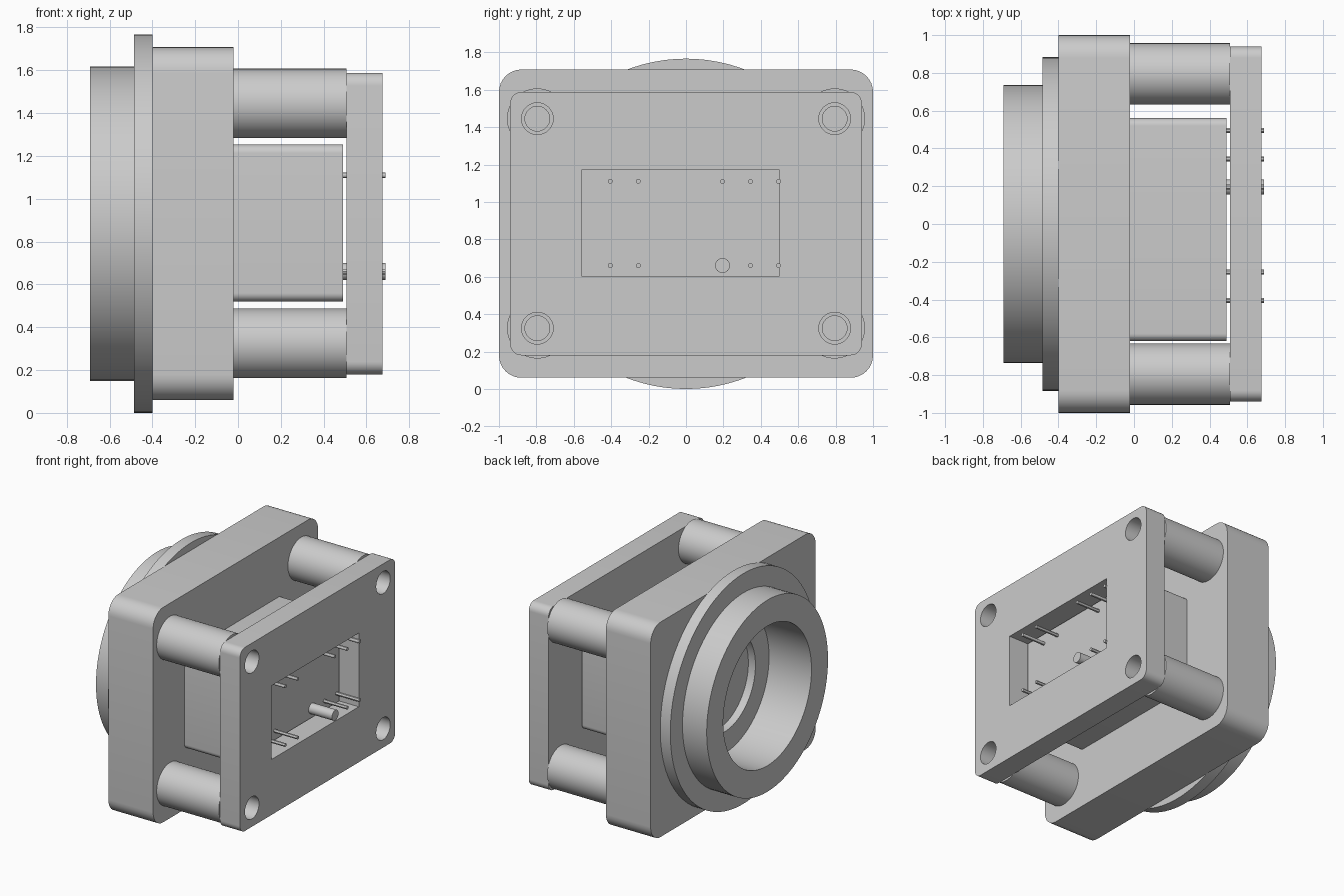
import bpy, bmesh, math

if "Cube" in bpy.data.objects:
    bpy.data.objects.remove(bpy.data.objects["Cube"])

CZ = 0.883  # height of the optical axis

grey = bpy.data.materials.new("light grey")
grey.diffuse_color = (0.6, 0.6, 0.6, 1)
grey.use_nodes = True
grey.node_tree.nodes["Principled BSDF"].inputs["Base Color"].default_value = grey.diffuse_color


def circle(y, z, r, n=64):
    return [(y + r * math.cos(2 * math.pi * i / n), z + r * math.sin(2 * math.pi * i / n))
            for i in range(n)]


def rounded_rect(y0, y1, z0, z1, r, n=8):
    if r == 0:
        return [(y0, z0), (y1, z0), (y1, z1), (y0, z1)]
    corners = [(y1 - r, z1 - r), (y0 + r, z1 - r), (y0 + r, z0 + r), (y1 - r, z0 + r)]
    pts = []
    for k, (cy, cz) in enumerate(corners):
        for i in range(n + 1):
            a = math.pi / 2 * (k + i / n)
            pts.append((cy + r * math.cos(a), cz + r * math.sin(a)))
    return pts


def prism(name, outline, x0, x1):
    """Extrude a (y, z) outline along x."""
    bm = bmesh.new()
    face = bm.faces.new([bm.verts.new((x0, y, z)) for y, z in outline])
    ext = bmesh.ops.extrude_face_region(bm, geom=[face], use_keep_orig=True)
    for v in ext["geom"]:
        if isinstance(v, bmesh.types.BMVert):
            v.co.x = x1
    bmesh.ops.recalc_face_normals(bm, faces=bm.faces)
    mesh = bpy.data.meshes.new(name)
    bm.to_mesh(mesh)
    bm.free()
    obj = bpy.data.objects.new(name, mesh)
    bpy.context.collection.objects.link(obj)
    mesh.materials.append(grey)
    return obj


def select(obj):
    bpy.ops.object.select_all(action='DESELECT')
    obj.select_set(True)
    bpy.context.view_layer.objects.active = obj


def part(name, outline, x0, x1, holes=()):
    """Solid prism with cut-outs given as (outline, x0, x1)."""
    obj = prism(name, outline, x0, x1)
    for h in holes:
        cutter = prism("cutter", *h)
        cutter.hide_render = True
        mod = obj.modifiers.new("cut", 'BOOLEAN')
        mod.operation = 'DIFFERENCE'
        mod.solver = 'EXACT'
        mod.object = cutter
        select(obj)
        bpy.ops.object.modifier_apply(modifier=mod.name)
        bpy.data.objects.remove(cutter)
    select(obj)
    bpy.ops.object.shade_smooth_by_angle(angle=math.radians(30))
    return obj


# Lens mount: outer ring and flange with a wide bore
bore = circle(0, CZ, 0.535, 96)
part("mount_ring", circle(0, CZ, 0.735, 96), -0.69, -0.485, [(bore, -0.8, -0.3)])
part("mount_flange", circle(0, CZ, 0.883, 96), -0.485, -0.40, [(bore, -0.8, -0.3)])

# Housing block, bore continues and ends in a stepped recess
part("housing", rounded_rect(-1, 1, 0.06, 1.708, 0.12), -0.40, -0.02,
     [(bore, -0.8, -0.33), (circle(0, CZ, 0.37, 96), -0.5, -0.27)])

# Central module behind the housing
part("module", rounded_rect(-0.62, 0.56, 0.52, 1.253, 0.04), -0.02, 0.49)

# Spacer posts and rear plate with screw holes
posts = [(y, z) for y in (-0.795, 0.795) for z in (0.325, 1.445)]
for y, z in posts:
    part("spacer_post", circle(y, z, 0.162), -0.02, 0.507,
         [(circle(y, z, 0.066, 32), 0.1, 0.6)])

part("rear_plate", rounded_rect(-0.94, 0.94, 0.18, 1.588, 0.06), 0.507, 0.675,
     [(rounded_rect(-0.56, 0.5, 0.605, 1.17, 0), 0.4, 0.8)]
     + [(circle(y, z, 0.085, 32), 0.4, 0.8) for y, z in posts])

# Connector pins, one of them thick
for z in (0.66, 1.11):
    for y in (-0.405, -0.255, 0.195, 0.345, 0.495):
        thick = z < 1 and y == 0.195
        part("thick_pin" if thick else "pin",
             circle(y, z, 0.04 if thick else 0.013, 24 if thick else 12), 0.49, 0.688)
